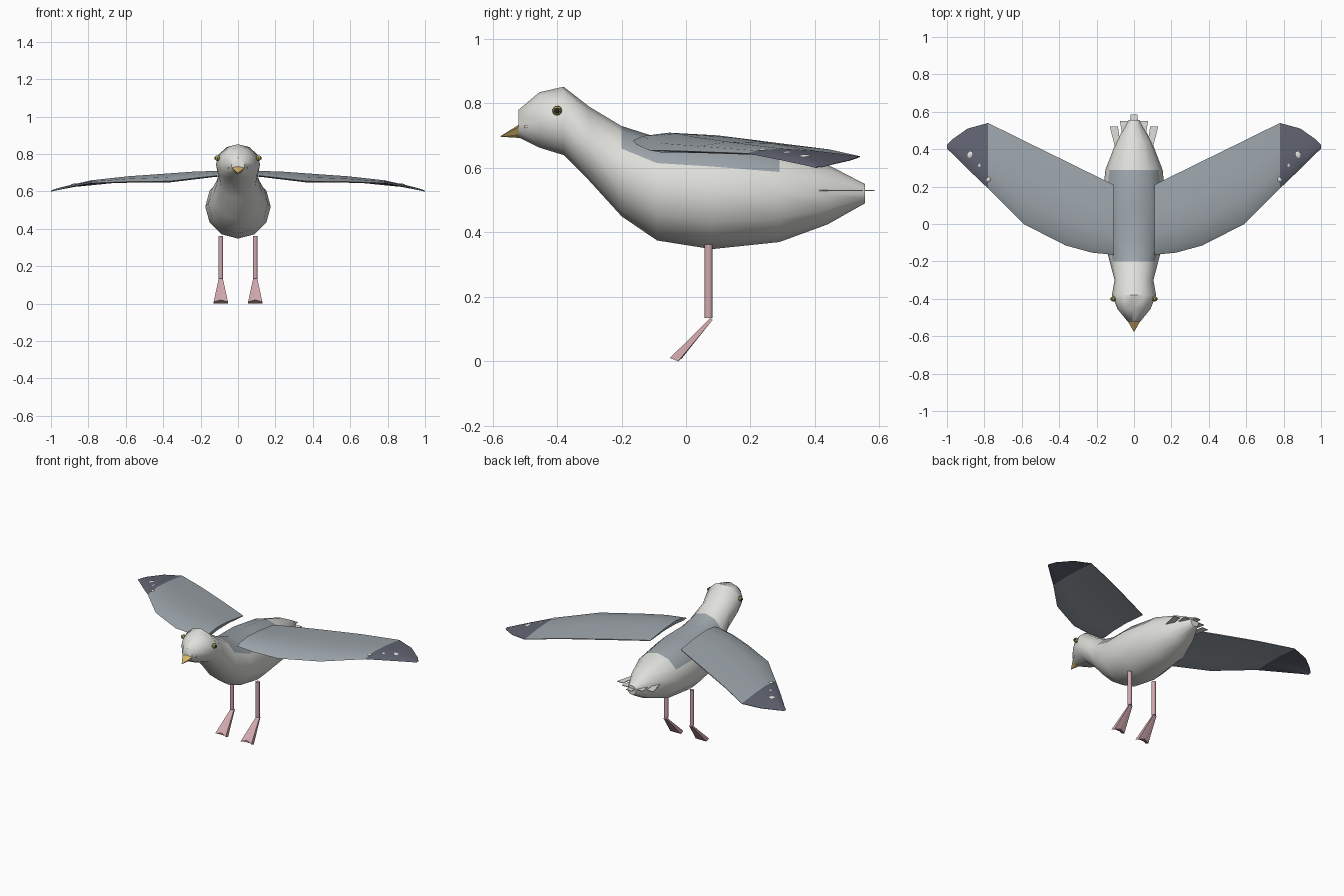
import bpy, bmesh
from math import sin, cos, pi, radians
from mathutils import Vector

if "Cube" in bpy.data.objects:
    bpy.data.objects.remove(bpy.data.objects["Cube"])


def material(name, rgb):
    m = bpy.data.materials.new(name)
    m.use_nodes = True
    m.diffuse_color = (*rgb, 1)
    m.node_tree.nodes["Principled BSDF"].inputs["Base Color"].default_value = (*rgb, 1)
    return m


WHITE = material("plumage white", (0.74, 0.74, 0.71))
GREY = material("wing grey", (0.33, 0.37, 0.40))
DARK = material("wingtip slate", (0.12, 0.13, 0.17))
PINK = material("leg pink", (0.64, 0.40, 0.43))
YELLOW = material("beak yellow", (0.66, 0.45, 0.15))
OLIVE = material("eye olive", (0.40, 0.34, 0.08))
BLACK = material("pupil black", (0.02, 0.02, 0.02))


def finish(name, bm, mats, smooth=None, rule=None):
    """Turn a bmesh into an object, colouring faces by an optional rule."""
    bmesh.ops.recalc_face_normals(bm, faces=bm.faces)
    bm.normal_update()
    if rule:
        for f in bm.faces:
            f.material_index = rule(f)
    mesh = bpy.data.meshes.new(name)
    bm.to_mesh(mesh)
    bm.free()
    for m in mats:
        mesh.materials.append(m)
    ob = bpy.data.objects.new(name, mesh)
    bpy.context.collection.objects.link(ob)
    if smooth:
        bpy.ops.object.select_all(action='DESELECT')
        ob.select_set(True)
        bpy.context.view_layer.objects.active = ob
        bpy.ops.object.shade_smooth_by_angle(angle=radians(smooth))
    return ob


def loft(rings):
    """Skin a list of closed rings and cap both ends."""
    bm = bmesh.new()
    vs = [[bm.verts.new(p) for p in ring] for ring in rings]
    n = len(vs[0])
    for a, b in zip(vs, vs[1:]):
        for i in range(n):
            j = (i + 1) % n
            bm.faces.new((a[i], a[j], b[j], b[i]))
    bm.faces.new(vs[0])
    bm.faces.new(vs[-1])
    return bm


def ellipsoid(name, centre, size, mat, turn=0, smooth=50):
    bm = bmesh.new()
    bmesh.ops.create_uvsphere(bm, u_segments=8, v_segments=6, radius=1)
    bmesh.ops.scale(bm, vec=size, verts=bm.verts)
    ob = finish(name, bm, [mat], smooth)
    ob.location = centre
    ob.rotation_euler.z = turn
    return ob


# Body and head: y, bottom, top, half width
BODY = [(-.52, .695, .78, .035), (-.455, .663, .835, .088), (-.38, .64, .852, .118),
        (-.30, .56, .79, .104), (-.20, .45, .73, .13), (-.09, .375, .695, .16),
        (.08, .348, .69, .175), (.29, .37, .66, .153), (.44, .425, .61, .095),
        (.555, .49, .55, .03)]
rings = []
for y, lo, hi, w in BODY:
    rings.append([(w * sin(i * pi / 6), y, (lo + hi) / 2 + (hi - lo) / 2 * cos(i * pi / 6))
                  for i in range(12)])


def saddle(face):
    return int(-.2 < face.calc_center_median().y < .29 and face.normal.z > .5)


finish("body", loft(rings), [WHITE, GREY], 50, saddle)

# Beak: drooping pointed wedge
bm = bmesh.new()
base = [bm.verts.new(p) for p in ((-.036, -.515, .73), (0, -.515, .737), (.036, -.515, .73),
                                  (.02, -.515, .705), (0, -.515, .693), (-.02, -.515, .705))]
tip = bm.verts.new((0, -.578, .697))
bm.faces.new(base)
for i in range(6):
    bm.faces.new((base[i], base[(i + 1) % 6], tip))
finish("beak", bm, [YELLOW])

# Wings: x, leading y, trailing y, leading z, trailing z, thickness
WING = [(.11, -.165, .21, .685, .68, .026), (.225, -.153, .267, .672, .675, .034),
        (.365, -.115, .336, .655, .668, .038), (.59, 0, .446, .652, .655, .028),
        (.78, .19, .54, .645, .635, .018), (.89, .295, .51, .624, .624, .012),
        (.975, .38, .45, .606, .61, .007), (1, .402, .422, .6, .602, .004)]
# Section: chord fraction, height as a share of thickness
SECTION = [(0, 0), (.08, .55), (.3, 1), (.6, .8), (1, .08), (1, -.08), (.6, .3), (.3, .2), (.08, -.2)]


def wing_ring(side, x, y0, y1, z0, z1, t):
    return [(side * x, y0 + (y1 - y0) * c, z0 + (z1 - z0) * c + t * h) for c, h in SECTION]


def tail_feather(name, x0, x1, y1, w):
    """Thin flat plate running back from the rump."""
    def ring(x, y, half):
        return [(x - half, y, .528), (x + half, y, .528), (x + half, y, .532), (x - half, y, .532)]
    finish(name, loft([ring(x0, .38, w * .6), ring(x1, y1, w)]), [WHITE])


tail_feather("tail_feather_centre", 0, 0, .585, .02)

for side, label in ((1, "left"), (-1, "right")):
    finish(label + "_wing", loft([wing_ring(side, *s) for s in WING]), [GREY, DARK], 40,
           lambda f: int(abs(f.calc_center_median().x) > .78))

    # White wingtip spots
    for i, (x, y, z, r) in enumerate(((.875, .37, .636, .021), (.82, .317, .645, .019),
                                      (.778, .238, .656, .014))):
        ellipsoid(f"{label}_wing_spot_{i + 1}", (side * x, y, z), (r * .8, r, .006), WHITE, side * .4)

    # Outer tail feathers
    tail_feather(label + "_tail_feather_inner", side * .035, side * .053, .55, .022)
    tail_feather(label + "_tail_feather_outer", side * .08, side * .108, .522, .022)

    # Eye, pupil and cheek bump beside the beak
    ellipsoid(label + "_eye", (side * .11, -.4, .778), (.014, .015, .015), OLIVE, smooth=20)
    ellipsoid(label + "_pupil", (side * .119, -.4, .778), (.008, .009, .009), BLACK)
    ellipsoid(label + "_cheek_bump", (side * .047, -.49, .728), (.008, .013, .006), WHITE)

    # Leg
    cx = side * .092
    leg = [[(cx + .013 * cos(i * pi / 4), .07 + .013 * sin(i * pi / 4), z) for i in range(8)]
           for z in (.135, .362)]
    finish(label + "_leg", loft(leg), [PINK], 50)

    # Webbed foot: sloping wedge with a notched front edge
    ankle = [(cx + dx, y, z) for dx, y, z in
             ((-.011, .076, .135), (0, .076, .135), (.011, .076, .135),
              (.011, .083, .129), (0, .083, .129), (-.011, .083, .129))]
    toes = [(cx + dx, y, z) for dx, y, z in
            ((-.038, -.05, .01), (0, -.036, .02), (.038, -.05, .01),
             (.038, -.024, 0), (0, -.012, .01), (-.038, -.024, 0))]
    finish(label + "_foot", loft([ankle, toes]), [PINK])
